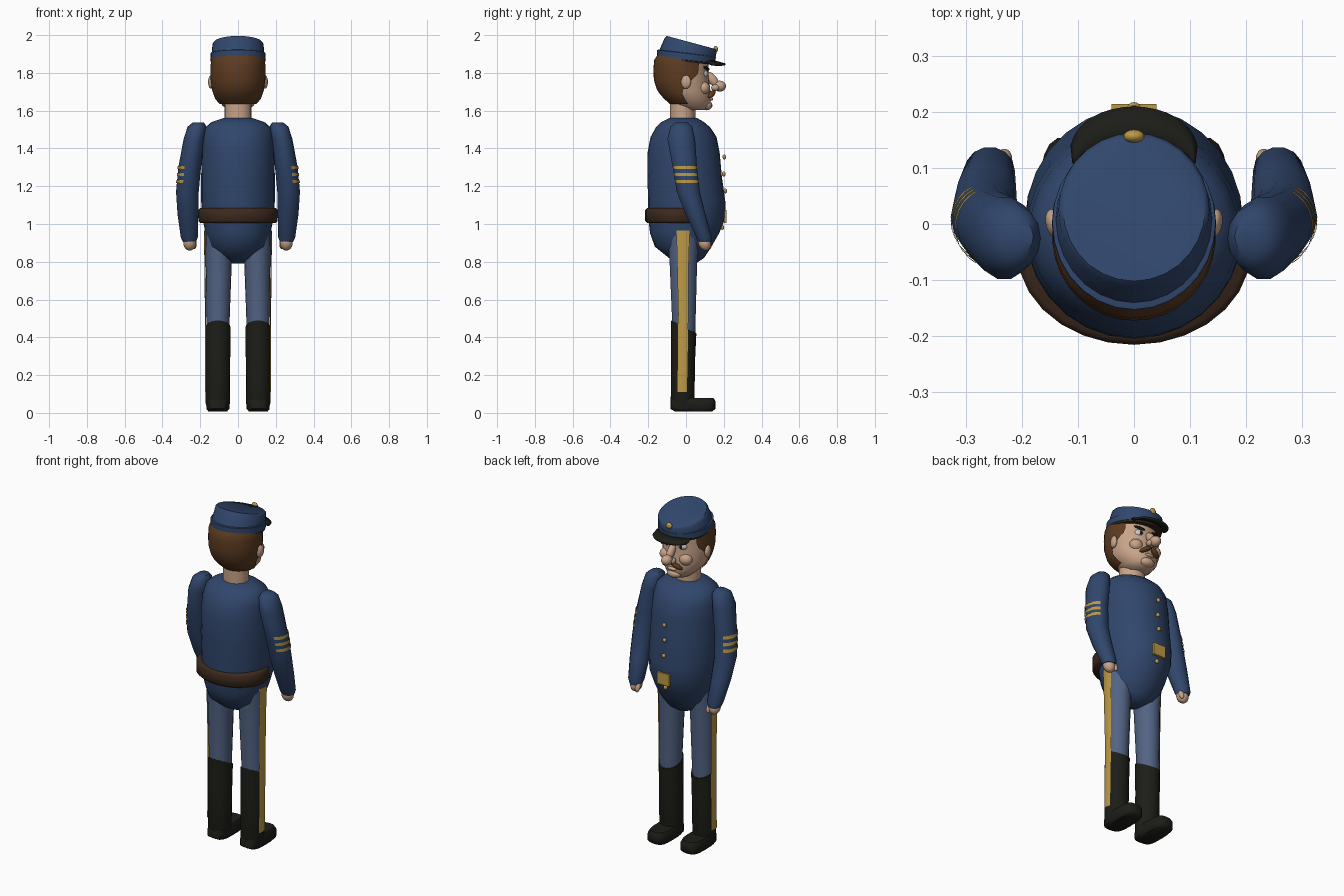
import bpy, bmesh, math
from mathutils import Matrix, Euler

if "Cube" in bpy.data.objects:
    bpy.data.objects.remove(bpy.data.objects["Cube"])

COL = {"coat": (.03, .062, .15), "trouser": (.085, .125, .23), "gold": (.5, .32, .06),
       "black": (.012, .012, .009), "hair": (.11, .045, .016), "skin": (.58, .37, .25),
       "belt": (.045, .022, .012), "white": (.8, .8, .78)}
MATS = {}
for key, c in COL.items():
    MATS[key] = bpy.data.materials.new(key)
    MATS[key].diffuse_color = (*c, 1)


def finish(bm, name, mat, mirror=False, thick=0):
    bmesh.ops.recalc_face_normals(bm, faces=bm.faces)
    me = bpy.data.meshes.new(name)
    bm.to_mesh(me)
    bm.free()
    ob = bpy.data.objects.new(name, me)
    bpy.context.collection.objects.link(ob)
    me.materials.append(MATS[mat])
    if thick:
        ob.modifiers.new("thick", "SOLIDIFY").thickness = thick
    if mirror:
        ob.modifiers.new("mirror", "MIRROR")
    bpy.ops.object.select_all(action="DESELECT")
    ob.select_set(True)
    bpy.context.view_layer.objects.active = ob
    bpy.ops.object.shade_smooth_by_angle(angle=math.radians(50))
    return ob


def point(ring, a, off=0, p=1):
    """Point at angle a on ring (z, centre x, back y, front y, x radius, tilt)."""
    z, cx, y0, y1, rx = ring[:5]
    tilt = ring[5] if len(ring) > 5 else 0
    pw = lambda v: math.copysign(abs(v) ** p, v)
    dy = ((y1 - y0) / 2 + off) * pw(math.sin(a))
    return (cx + (rx + off) * pw(math.cos(a)), (y0 + y1) / 2 + dy, z + tilt * dy)


def loft(name, mat, rings, n=24, mirror=False, p=1):
    bm = bmesh.new()
    rows = [[bm.verts.new(point(r, math.tau * i / n, 0, p)) for i in range(n)] for r in rings]
    for a, b in zip(rows, rows[1:]):
        for i in range(n):
            bm.faces.new((a[i], a[(i + 1) % n], b[(i + 1) % n], b[i]))
    bm.faces.new(rows[0])
    bm.faces.new(rows[-1])
    return finish(bm, name, mat, mirror)


def at(rings, z):
    """Interpolated ring at height z."""
    rs = sorted(rings)
    for a, b in zip(rs, rs[1:]):
        if a[0] <= z <= b[0]:
            t = (z - a[0]) / (b[0] - a[0])
            return tuple(u + (v - u) * t for u, v in zip(a[:5], b[:5]))


def patch(name, mat, rings, z0, z1, lim, off, nz=6, na=10, mirror=False):
    """Strip lying just over a lofted surface; lim(z) gives its angle range in degrees."""
    bm = bmesh.new()
    rows = []
    for j in range(nz + 1):
        z = z0 + (z1 - z0) * j / nz
        a0, a1 = lim(z)
        rows.append([bm.verts.new(point(at(rings, z), math.radians(a0 + (a1 - a0) * i / na), off))
                     for i in range(na + 1)])
    for a, b in zip(rows, rows[1:]):
        for i in range(na):
            bm.faces.new((a[i], a[i + 1], b[i + 1], b[i]))
    return finish(bm, name, mat, mirror)


def blob(name, mat, loc, size, rot=(0, 0, 0), mirror=False):
    bm = bmesh.new()
    m = Matrix.LocRotScale(loc, Euler([math.radians(r) for r in rot]), size)
    bmesh.ops.create_uvsphere(bm, u_segments=14, v_segments=9, radius=1, matrix=m)
    return finish(bm, name, mat, mirror)


# Coat body with round belly
loft("coat", "coat", [
    (.79, 0, -.03, .05, .035), (.82, 0, -.09, .095, .10), (.88, 0, -.165, .135, .152),
    (.95, 0, -.19, .175, .172), (1.03, 0, -.2, .208, .188), (1.12, 0, -.2, .208, .195),
    (1.25, 0, -.205, .19, .195), (1.38, 0, -.203, .178, .192), (1.46, 0, -.188, .162, .187),
    (1.51, 0, -.16, .13, .175), (1.54, 0, -.13, .095, .14), (1.56, 0, -.09, .06, .08)], 28)

# Belt disappears under the belly; buckle and buttons in front
loft("belt", "belt", [(1.005, 0, -.205, .11, .2), (1.015, 0, -.216, .12, .209),
                      (1.075, 0, -.216, .12, .209), (1.085, 0, -.205, .11, .2)], 28)
bm = bmesh.new()
bmesh.ops.create_cube(bm, size=1, matrix=Matrix.LocRotScale((0, .208, 1.04), None, (.08, .014, .07)))
finish(bm, "buckle", "gold")
for z, y in ((1.355, .203), (1.265, .2), (1.175, .208), (.982, .192)):
    blob("button", "gold", (0, y, z), (.012, .01, .013))

# Arms, sleeve stripes, hands
ARM = [(1.537, .21, -.055, .01, .03), (1.515, .217, -.085, .035, .05), (1.45, .232, -.1, .05, .056),
       (1.3, .256, -.072, .06, .06), (1.17, .268, -.05, .075, .06), (1.05, .265, -.003, .105, .055),
       (.93, .258, .053, .138, .045), (.905, .257, .065, .135, .035)]
loft("arm", "coat", ARM, 14, True)
for z in (1.225, 1.262, 1.299):
    patch("sleeve_stripe", "gold", ARM, z - .009, z + .009, lambda z: (-65, 65), .004, 1, 10, True)
blob("hand", "skin", (.256, .098, .9), (.034, .033, .042), (20, 0, 0), True)
blob("thumb", "skin", (.232, .118, .895), (.014, .014, .03), (20, 0, 0), True)

# Legs, boots, shoes, side stripes
LEG = [(.02, .107, -.07, .035, .055), (.1, .107, -.078, .042, .062), (.5, .106, -.075, .052, .062),
       (.8, .102, -.088, .06, .069), (.97, .098, -.1, .075, .076)]
loft("trouser_leg", "trouser", LEG, 18, True)
loft("boot", "black", [(.015, .107, -.07, .035, .055), (.05, .107, -.082, .045, .064),
                       (.3, .107, -.08, .05, .066), (.455, .106, -.081, .056, .066, -.5)], 18, True)
loft("shoe", "black", [(.008, .107, -.06, .14, .05), (.022, .107, -.083, .156, .061),
                       (.06, .107, -.083, .157, .061), (.08, .107, -.075, .145, .052)], 20, True, .6)
patch("leg_stripe", "gold", LEG, .11, .965, lambda z: (-24, 20), .007, 8, 4, True)

# Neck and head
loft("neck", "skin", [(1.53, 0, -.085, .05, .072), (1.68, 0, -.085, .05, .072)], 18)
HEAD = [(1.603, 0, -.01, .105, .055), (1.625, 0, -.065, .128, .08), (1.66, 0, -.105, .132, .113),
        (1.70, 0, -.142, .13, .128), (1.76, 0, -.162, .122, .137), (1.82, 0, -.165, .118, .138),
        (1.87, 0, -.16, .12, .136), (1.9, 0, -.14, .115, .125)]
loft("head", "skin", HEAD, 28)


def hairline(z):
    d = -8 + 45 * max(0, min(1, (z - 1.70) / .1))
    return 180 - d, 360 + d


patch("hair", "hair", HEAD, 1.635, 1.895, hairline, .008, 10, 24)

# Face
blob("ear", "skin", (.142, 0, 1.752), (.016, .028, .036), (0, 0, -15), True)
blob("nose_bridge", "skin", (0, .14, 1.765), (.021, .024, .05), (38, 0, 0))
blob("nose_tip", "skin", (0, .178, 1.73), (.03, .034, .029))
blob("nostril", "skin", (.022, .155, 1.722), (.016, .022, .017), (0, 0, 0), True)
blob("cheek", "skin", (.062, .092, 1.72), (.04, .035, .035), (0, 0, 0), True)
blob("chin", "skin", (0, .108, 1.628), (.045, .032, .026))
blob("lip", "skin", (0, .128, 1.662), (.03, .016, .01))
blob("moustache", "hair", (.032, .136, 1.688), (.038, .017, .013), (0, 28, -25), True)
blob("eye", "white", (.05, .097, 1.795), (.026, .02, .021), (0, 0, -20), True)
blob("pupil", "black", (.048, .113, 1.794), (.01, .007, .012), (0, 0, -20), True)
blob("eyebrow", "black", (.052, .108, 1.824), (.032, .012, .008), (0, -15, -25), True)

# Cap: band and crown leaning forward, visor, badge
loft("cap_band", "coat", [(1.865, 0, -.148, .15, .142, -.1), (1.868, 0, -.154, .156, .147, -.1),
                          (1.903, 0, -.153, .158, .146, -.12), (1.905, 0, -.147, .154, .141, -.12)], 28)
loft("cap_trim", "belt", [(1.857, 0, -.15, .153, .143, -.1), (1.866, 0, -.153, .156, .146, -.1)], 28)
loft("cap_crown", "coat", [(1.89, 0, -.147, .155, .141, -.12), (1.952, 0, -.112, .163, .135, -.25),
                           (1.961, 0, -.102, .156, .127, -.27)], 28)
bm = bmesh.new()
rows = []
for t in (0, .5, 1):
    row = []
    for i in range(17):
        a = math.radians(10 + 10 * i)
        s = max(0, math.sin(a))
        row.append(bm.verts.new((.112 * math.cos(a) * (1 + .03 * t), .1 + .05 * s + t * (.015 + .045 * s ** .6),
                                 1.862 - .004 * s - t * .016 + .008 * s)))
    rows.append(row)
for a, b in zip(rows, rows[1:]):
    for i in range(16):
        bm.faces.new((a[i], a[i + 1], b[i + 1], b[i]))
finish(bm, "visor", "black", False, .012)
blob("cap_badge", "gold", (0, .157, 1.925), (.019, .012, .018))

for m in bpy.data.materials:
    if m.users and not m.is_grease_pencil:
        m.use_nodes = True
        m.node_tree.nodes["Principled BSDF"].inputs["Base Color"].default_value = m.diffuse_color
